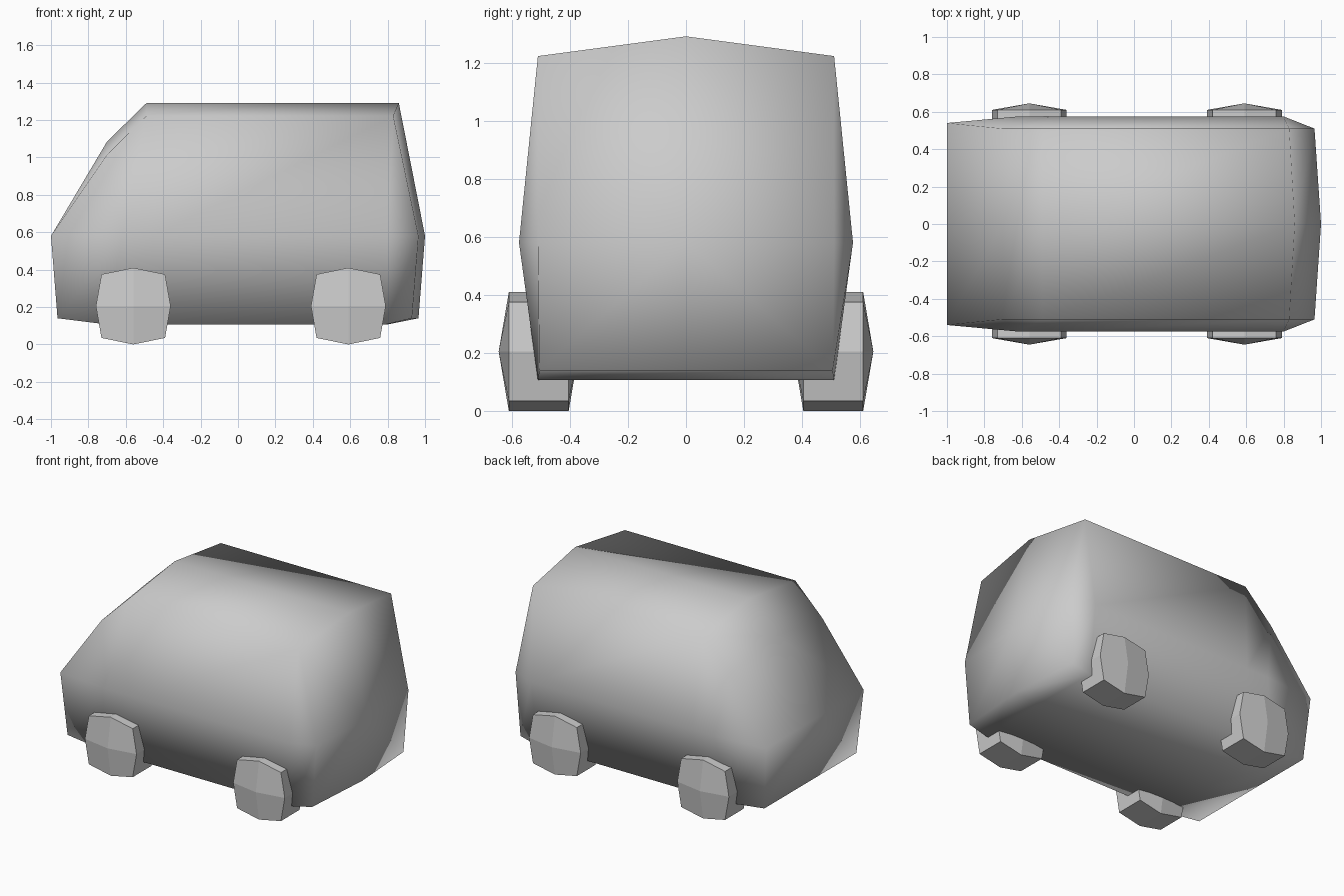
import bpy, bmesh

if "Cube" in bpy.data.objects:
    bpy.data.objects.remove(bpy.data.objects["Cube"])


def finish(bm, name, smooth):
    bmesh.ops.remove_doubles(bm, verts=bm.verts[:], dist=0.001)
    bmesh.ops.recalc_face_normals(bm, faces=bm.faces[:])
    for f in bm.faces:
        f.smooth = smooth
    mesh = bpy.data.meshes.new(name)
    bm.to_mesh(mesh)
    bm.free()
    obj = bpy.data.objects.new(name, mesh)
    bpy.context.collection.objects.link(obj)
    return obj


def bridge(bm, a, b):
    n = len(a)
    for i in range(n):
        j = (i + 1) % n
        bm.faces.new((a[i], a[j], b[j], b[i]))


# Body half sections, nose to tail: roof centre, roof edge, belt, sill, floor
sections = [
    [(-1, 0, .58), (-1, .54, .58), (-1, .54, .58), (-.965, .51, .14), (-.965, 0, .14)],
    [(-.7, 0, 1.085), (-.7, .51, 1.015), (-.62, .575, .58), (-.7, .51, .107), (-.7, 0, .107)],
    [(-.49, 0, 1.29), (-.49, .51, 1.222), (-.45, .575, .58), (-.49, .51, .107), (-.49, 0, .107)],
    [(.86, 0, 1.29), (.83, .51, 1.222), (.8, .575, .58), (.79, .51, .107), (.8, 0, .107)],
    [(1, 0, .58), (.965, .51, .58), (.965, .51, .58), (.93, .505, .14), (.965, 0, .14)],
]
bm = bmesh.new()
rings = []
for half in sections:
    full = half + [(x, -y, z) for x, y, z in half[3:0:-1]]
    rings.append([bm.verts.new(p) for p in full])
for a, b in zip(rings, rings[1:]):
    bridge(bm, a, b)
for r in (rings[0], rings[-1]):
    bm.faces.new((r[0], r[2], r[3], r[4]))
    bm.faces.new((r[0], r[4], r[5], r[6]))
finish(bm, "body", True)


# Wheels: squarish eight-sided blocks with domed faces
def wheel(name, x, y):
    bm = bmesh.new()
    outline = [(.2, 0), (.17, .17), (0, .205), (-.17, .17),
               (-.2, 0), (-.17, -.17), (0, -.205), (.17, -.17)]
    loops = []
    for side in (-1, 1):
        loop = [bm.verts.new((x + u, y + side * .103, .205 + v)) for u, v in outline]
        hub = bm.verts.new((x, y + side * .138, .205))
        for i in range(0, 8, 2):
            bm.faces.new((hub, loop[i], loop[i + 1], loop[(i + 2) % 8]))
        loops.append(loop)
    bridge(bm, *loops)
    finish(bm, name, False)


for end, x in (("front", -.56), ("rear", .59)):
    for side, y in (("left", .507), ("right", -.507)):
        wheel(f"{end}_{side}_wheel", x, y)
